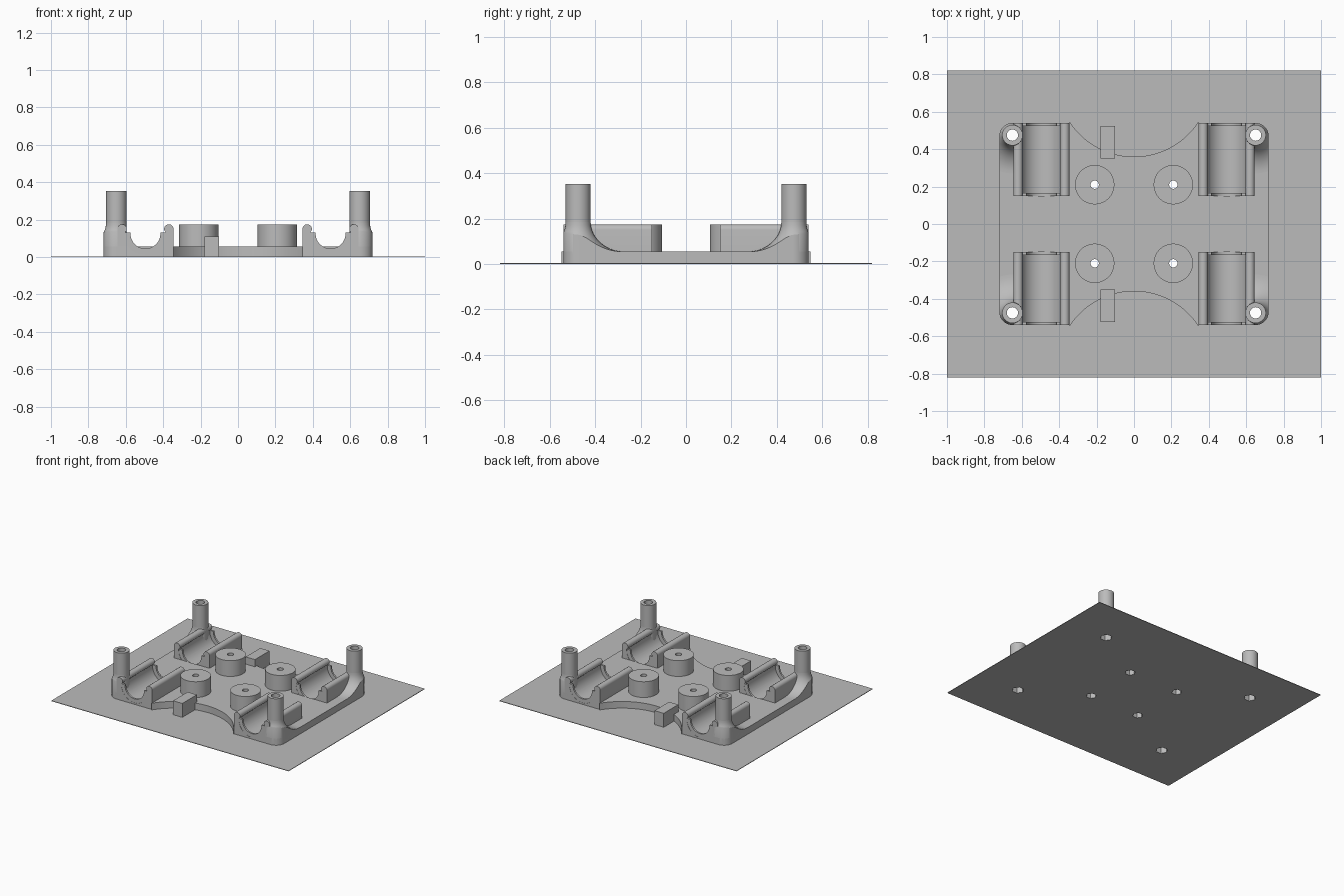
import bpy, bmesh, math

if "Cube" in bpy.data.objects:
    bpy.data.objects.remove(bpy.data.objects["Cube"])

grey = bpy.data.materials.new("plain grey")
grey.diffuse_color = (0.5, 0.5, 0.5, 1)
grey.use_nodes = True
grey.node_tree.nodes["Principled BSDF"].inputs["Base Color"].default_value = grey.diffuse_color


def arc(cx, cy, r, a0, a1, n):
    return [(cx + r * math.cos(math.radians(a0 + (a1 - a0) * i / n)),
             cy + r * math.sin(math.radians(a0 + (a1 - a0) * i / n))) for i in range(n + 1)]


def make(name, bm):
    bmesh.ops.recalc_face_normals(bm, faces=bm.faces)
    me = bpy.data.meshes.new(name)
    bm.to_mesh(me)
    bm.free()
    me.materials.append(grey)
    ob = bpy.data.objects.new(name, me)
    bpy.context.collection.objects.link(ob)
    return ob


def prism(name, pts, lo, hi, axis="z"):
    """Extrude an outline along z (points are x, y) or along y (points are x, z)."""
    place = (lambda p, h: (p[0], p[1], h)) if axis == "z" else (lambda p, h: (p[0], h, p[1]))
    bm = bmesh.new()
    a = [bm.verts.new(place(p, lo)) for p in pts]
    b = [bm.verts.new(place(p, hi)) for p in pts]
    bm.faces.new(a)
    bm.faces.new(b[::-1])
    for i in range(len(pts)):
        j = (i + 1) % len(pts)
        bm.faces.new((a[i], a[j], b[j], b[i]))
    return make(name, bm)


def rect(x0, x1, y0, y1):
    return [(x0, y0), (x1, y0), (x1, y1), (x0, y1)]


def circle(x, y, r, n=48):
    return arc(x, y, r, 0, 360, n)[:-1]


def lathe(name, x, y, profile, n=48):
    """Solid of revolution about a vertical axis, profile is (radius, z)."""
    bm = bmesh.new()
    rings = [[bm.verts.new((px, py, z)) for px, py in circle(x, y, r, n)] for r, z in profile]
    for a, b in zip(rings, rings[1:]):
        for i in range(n):
            j = (i + 1) % n
            bm.faces.new((a[i], a[j], b[j], b[i]))
    bm.faces.new(rings[0])
    bm.faces.new(rings[-1])
    return make(name, bm)


def cut(ob, other, op="DIFFERENCE"):
    m = ob.modifiers.new("cut", "BOOLEAN")
    m.operation, m.solver, m.object = op, "EXACT", other
    other.hide_render = True


def finish(ob, axes=(True, True)):
    m = ob.modifiers.new("mirror", "MIRROR")
    m.use_axis = (axes[0], axes[1], False)
    m.use_mirror_merge = False
    bpy.ops.object.select_all(action="DESELECT")
    bpy.context.view_layer.objects.active = ob
    ob.select_set(True)
    for m in list(ob.modifiers):
        bpy.ops.object.modifier_apply(modifier=m.name)
    bpy.ops.object.shade_smooth_by_angle(angle=math.radians(30))


PX, PY = 0.65, 0.475     # corner post
B = 0.21                 # boss position
GX, GZ, GR = 0.495, 0.125, 0.11   # bearing groove
Z0 = 0.002

# Cutters: screw holes, hexagonal nut pockets, bearing groove
post_hole = prism("post_hole_cutter", circle(PX, PY, 0.03), -0.1, 0.5)
post_nut = prism("post_nut_cutter", circle(PX, PY, 0.042, 6), -0.1, 0.1)
boss_hole = prism("boss_hole_cutter", circle(B, B, 0.022), -0.1, 0.5)
boss_nut = prism("boss_nut_cutter", circle(B, B, 0.036, 6), -0.1, 0.08)
groove = prism("groove_cutter", circle(GX, GZ, GR, 64), 0.15, 0.6, "y")
clip = prism("corner_clip", [(0.605, 0.1), (0.72, 0.1)] + arc(0.65, 0.47, 0.07, 0, 90, 12)
             + [(0.605, 0.54)], 0.006, 0.4)
cutters = [post_hole, post_nut, boss_hole, boss_nut, groove, clip]

# Thin ground sheet
sheet = prism("base_sheet", rect(0, 1, 0, 0.82), 0, 0.004)
for c in (post_nut, boss_nut):
    cut(sheet, c)

# Carriage plate with rounded corners and a scooped front and back
R = 0.411
a = math.degrees(math.asin(0.345 / R))
outline = [(0, 0), (0.72, 0)] + arc(0.65, 0.47, 0.07, 0, 90, 12) \
    + [(0.345, 0.54)] + arc(0, 0.36 + R, R, -90 + a, -90, 20)
plate = prism("carriage_plate", outline, Z0, 0.055)
for c in (groove, post_nut, boss_nut):
    cut(plate, c)

# Bearing holder: U channel with rounded arm tips
half = 0.15
profile = [(GX - half, Z0)] + arc(GX - half + 0.025, 0.15, 0.025, 180, -25, 14) \
    + arc(GX, GZ, GR, 176, 364, 40) \
    + arc(GX + half - 0.025, 0.15, 0.025, 205, 0, 14) + [(GX + half, Z0)]
holder = prism("bearing_holder", profile, 0.15, 0.54, "y")
cut(holder, post_hole)
cut(holder, post_nut)

# Thin end lips that keep the bearing in place
lip_profile = arc(GX, GZ, GR + 0.002, 176, 364, 40) + arc(GX, GZ, 0.08, 364, 176, 40)
lips = [prism("bearing_lip_inner", lip_profile, 0.151, 0.165, "y"),
        prism("bearing_lip_outer", lip_profile, 0.525, 0.539, "y")]

# Corner post and its concave flare, trimmed to the plate outline
post = lathe("corner_post", PX, PY, [(0.055, Z0), (0.055, 0.353)])
flare = lathe("post_flare", PX, PY, [(0.205, 0.005)] + [
    (0.205 - 0.15 * math.sin(math.radians(t)), 0.185 - 0.13 * math.cos(math.radians(t)))
    for t in range(0, 91, 6)])
cut(flare, clip, "INTERSECT")
for ob in (post, flare):
    cut(ob, post_hole)
    cut(ob, post_nut)

# Round screw bosses
boss = lathe("screw_boss", B, B, [(0.105, Z0), (0.105, 0.175)])
cut(boss, boss_hole)
cut(boss, boss_nut)

for ob in [sheet, plate, holder, post, flare, boss] + lips:
    finish(ob)

# Belt blocks at front and back, left of centre
block = prism("belt_block", rect(-0.18, -0.102, 0.35, 0.525), Z0, 0.11)
finish(block, (False, True))

for c in cutters:
    bpy.data.objects.remove(c)
